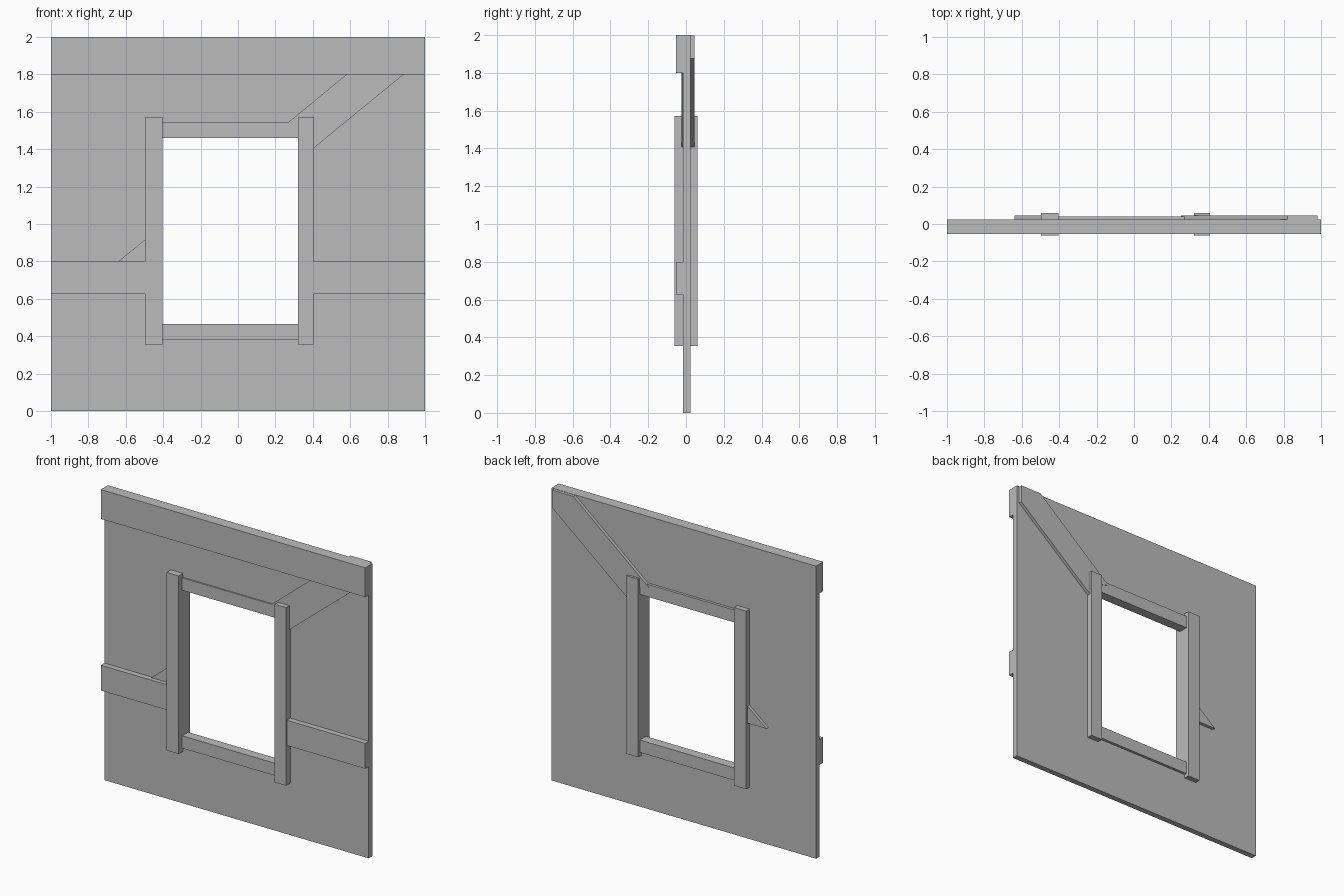
import bpy
import bmesh

cube = bpy.data.objects.get("Cube")
if cube:
    bpy.data.objects.remove(cube, do_unlink=True)

grey = bpy.data.materials.new("plain grey")
grey.use_nodes = True
grey.diffuse_color = (0.5, 0.5, 0.5, 1)
grey.node_tree.nodes["Principled BSDF"].inputs["Base Color"].default_value = grey.diffuse_color


def slab(name, outline, front, back):
    """Extrude an x-z outline from the front y to the back y."""
    bm = bmesh.new()
    face = bm.faces.new([bm.verts.new((x, front, z)) for x, z in outline])
    side = bmesh.ops.extrude_face_region(bm, geom=[face])["geom"]
    moved = [v for v in side if isinstance(v, bmesh.types.BMVert)]
    bmesh.ops.translate(bm, verts=moved, vec=(0, back - front, 0))
    bmesh.ops.recalc_face_normals(bm, faces=bm.faces)
    mesh = bpy.data.meshes.new(name)
    bm.to_mesh(mesh)
    bm.free()
    mesh.materials.append(grey)
    obj = bpy.data.objects.new(name, mesh)
    bpy.context.collection.objects.link(obj)
    return obj


def board(name, x0, x1, z0, z1, front, back):
    return slab(name, [(x0, z0), (x1, z0), (x1, z1), (x0, z1)], front, back)


# Depths shared by the parts
WALL = (-0.016, 0.023)
TRIM = (-0.054, 0.0)
POST = (-0.062, 0.06)
FRAME = (-0.025, 0.041)
BRACE = (-0.025, 0.045)

# Window opening
LEFT, RIGHT, BOTTOM, TOP = -0.405, 0.32, 0.465, 1.46

# Wall panel with the opening cut through
wall = board("wall_panel", -1, 1, 0, 2, *WALL)
cutter = board("opening_cutter", LEFT, RIGHT, BOTTOM, TOP, -0.3, 0.3)
cutter.hide_render = True
cutter.hide_viewport = True
cut = wall.modifiers.new("opening", "BOOLEAN")
cut.operation = "DIFFERENCE"
cut.solver = "EXACT"
cut.object = cutter

# Horizontal boards on the front
board("top_board", -1, 1, 1.8, 2, -0.054, WALL[1])
board("middle_board_right", -1, -0.45, 0.627, 0.8, *TRIM)
board("middle_board_left", 0.36, 1, 0.627, 0.8, *TRIM)

# Window frame
board("post_right", -0.497, LEFT, 0.355, 1.572, *POST)
board("post_left", RIGHT, 0.407, 0.355, 1.572, *POST)
board("header", LEFT, RIGHT, TOP, 1.545, *FRAME)
board("sill", LEFT, RIGHT, 0.38, BOTTOM, *FRAME)

# Diagonal brace, interrupted by the window
slab("brace_upper", [(0.25, 1.528), (0.36, 1.5), (0.36, 1.369), (0.98, 1.877),
                     (0.98, 1.998), (0.82, 1.998)], *BRACE)
slab("brace_lower", [(-0.64, 0.8), (-0.45, 0.8), (-0.45, 0.955)], *BRACE)
